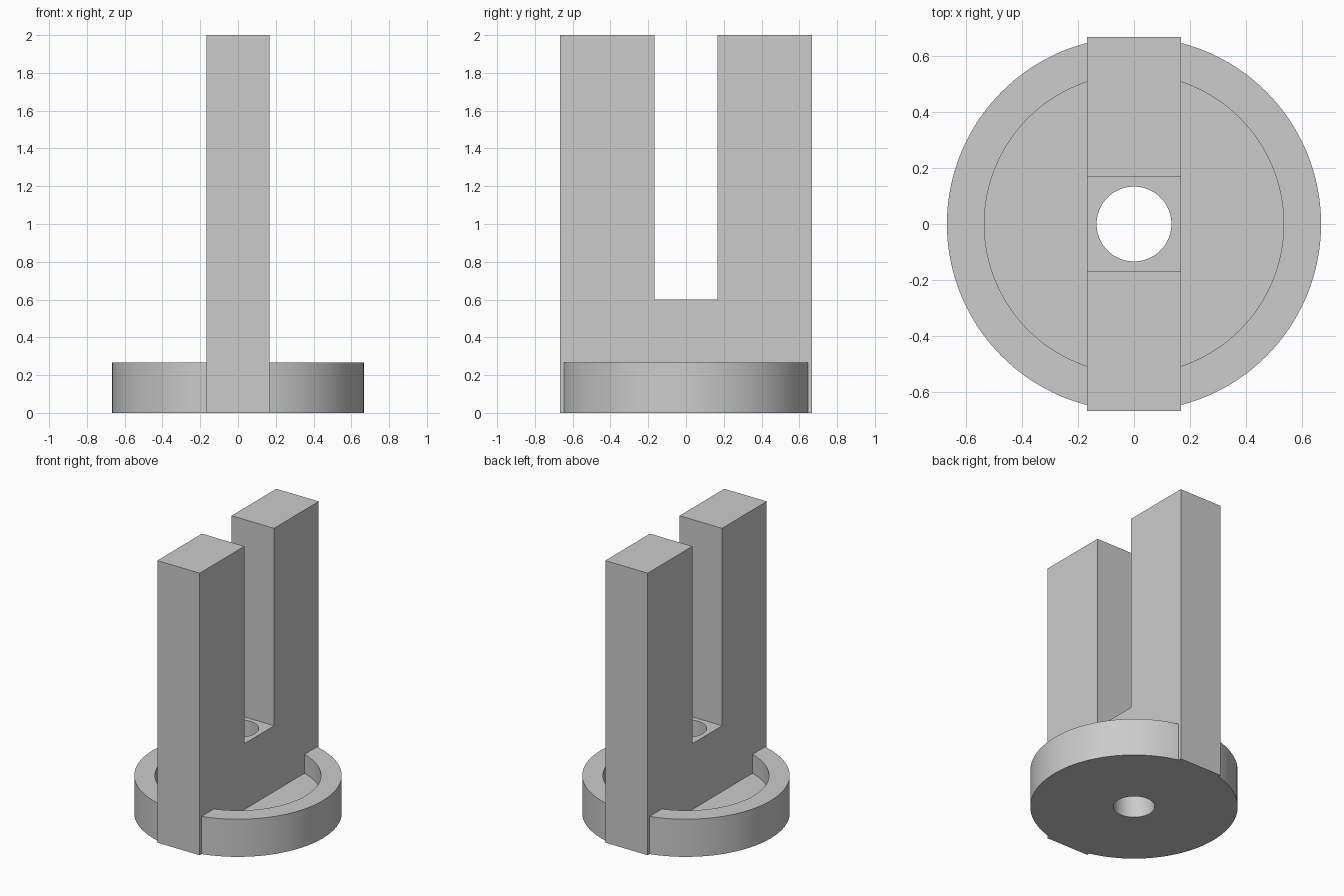
import bpy, bmesh

if "Cube" in bpy.data.objects:
    bpy.data.objects.remove(bpy.data.objects["Cube"], do_unlink=True)

R = 2 / 3            # base radius and half depth of the fork
W = R / 4            # half width of the fork and of its slot
BASE_H = 0.267
FLOOR_Z = 0.133      # floor of the round recess
SLOT_Z = 0.6
TOP_Z = 2.0

grey = bpy.data.materials.new("plain grey")
grey.use_nodes = True
grey.diffuse_color = (0.6, 0.6, 0.6, 1)
grey.node_tree.nodes["Principled BSDF"].inputs["Base Color"].default_value = (0.6, 0.6, 0.6, 1)


def add_object(name, bm):
    bmesh.ops.recalc_face_normals(bm, faces=bm.faces)
    mesh = bpy.data.meshes.new(name)
    bm.to_mesh(mesh)
    bm.free()
    mesh.materials.append(grey)
    obj = bpy.data.objects.new(name, mesh)
    bpy.context.collection.objects.link(obj)
    return obj


def cylinder(name, radius, z0, z1):
    bm = bmesh.new()
    bmesh.ops.create_cone(bm, cap_ends=True, segments=128, radius1=radius,
                          radius2=radius, depth=z1 - z0)
    bmesh.ops.translate(bm, verts=bm.verts, vec=(0, 0, (z0 + z1) / 2))
    return add_object(name, bm)


def combine(target, tool, operation):
    bpy.context.view_layer.objects.active = target
    mod = target.modifiers.new(operation.lower(), "BOOLEAN")
    mod.operation = operation
    mod.solver = "EXACT"
    mod.object = tool
    bpy.ops.object.modifier_apply(modifier=mod.name)
    bpy.data.objects.remove(tool, do_unlink=True)


# Round base with a shallow recess
body = cylinder("forked_base", R, 0, BASE_H)
combine(body, cylinder("recess_cutter", R * 0.8, FLOOR_Z, BASE_H + 0.2), "DIFFERENCE")

# Two-pronged upright, extruded from its side profile
half = [(W, SLOT_Z), (W, TOP_Z), (R, TOP_Z), (R, 0)]
profile = half + [(-y, z) for y, z in reversed(half)]
bm = bmesh.new()
side = bm.faces.new([bm.verts.new((-W, y, z)) for y, z in profile])
extruded = bmesh.ops.extrude_face_region(bm, geom=[side])["geom"]
bmesh.ops.translate(bm, vec=(2 * W, 0, 0),
                    verts=[v for v in extruded if isinstance(v, bmesh.types.BMVert)])
combine(body, add_object("fork", bm), "UNION")

# Bore through the bridge and the base
combine(body, cylinder("bore_cutter", R / 5, -0.2, SLOT_Z + 0.2), "DIFFERENCE")

# Smooth curved walls, sharp edges
bpy.ops.object.select_all(action="DESELECT")
body.select_set(True)
bpy.context.view_layer.objects.active = body
bpy.ops.object.shade_smooth_by_angle()
